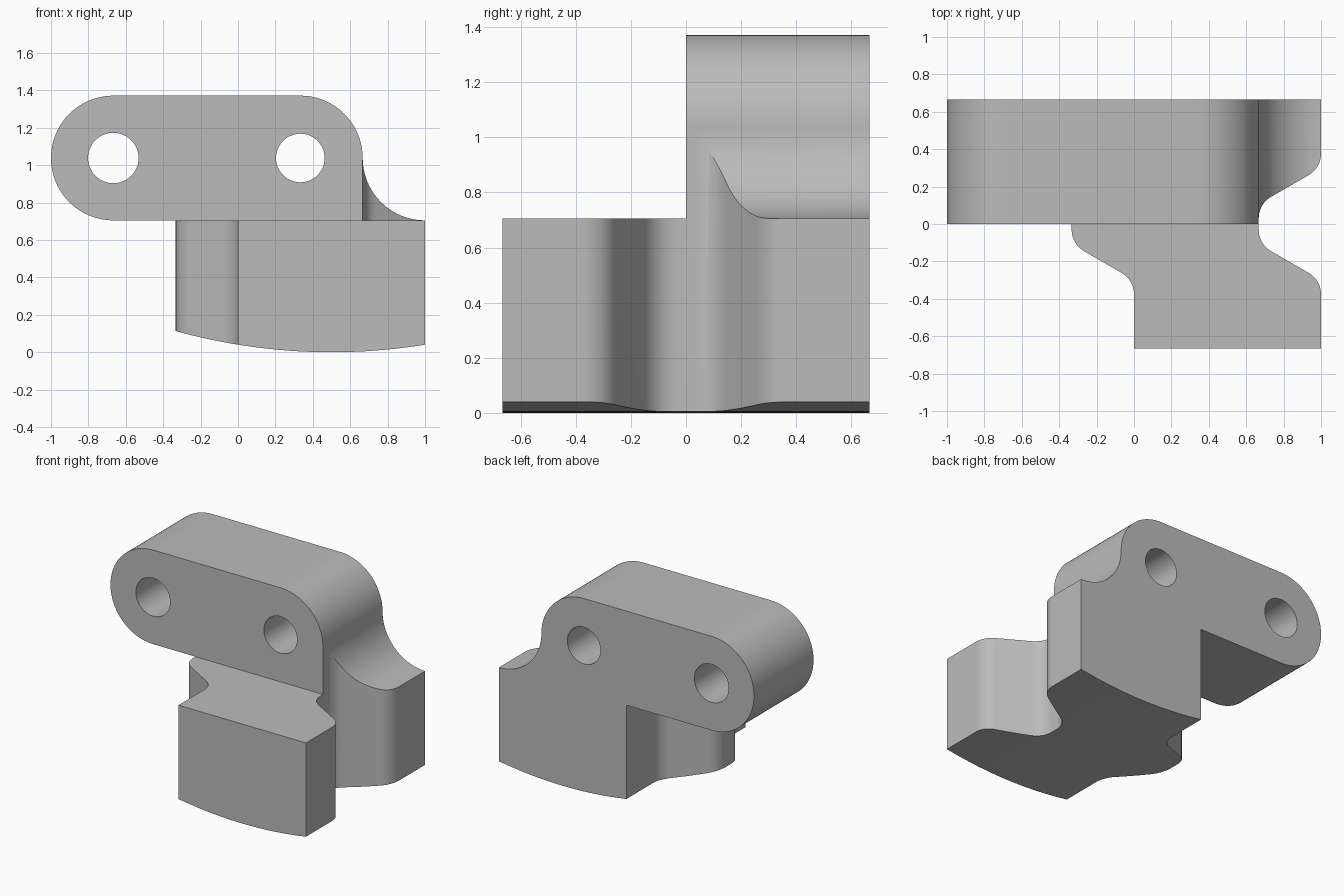
import bpy, bmesh
from math import sin, cos, pi, radians, sqrt

cube = bpy.data.objects.get("Cube")
if cube:
    bpy.data.objects.remove(cube, do_unlink=True)

T = 1 / 3          # basic module: bar radius and groove depth
SHELF = 0.705      # height of the lower block
AXIS = SHELF + T   # height of the hole axes

grey = bpy.data.materials.new("plain grey")
grey.use_nodes = True
grey.diffuse_color = (0.5, 0.5, 0.5, 1)
grey.node_tree.nodes["Principled BSDF"].inputs["Base Color"].default_value = (0.5, 0.5, 0.5, 1)


def arc(cx, cy, r, a0, a1, n):
    angles = [radians(a0 + (a1 - a0) * i / n) for i in range(n + 1)]
    return [(cx + r * cos(a), cy + r * sin(a)) for a in angles]


def prism(name, outline, lo, hi, axis):
    """Extrude a 2D outline along y (outline in x, z) or z (outline in x, y)."""
    place = (lambda u, v: (u, lo, v)) if axis == "y" else (lambda u, v: (u, v, lo))
    shift = (0, hi - lo, 0) if axis == "y" else (0, 0, hi - lo)
    bm = bmesh.new()
    face = bm.faces.new([bm.verts.new(place(u, v)) for u, v in outline])
    top = bmesh.ops.extrude_face_region(bm, geom=[face])["geom"]
    bmesh.ops.translate(bm, vec=shift, verts=[g for g in top if isinstance(g, bmesh.types.BMVert)])
    bmesh.ops.recalc_face_normals(bm, faces=bm.faces)
    mesh = bpy.data.meshes.new(name)
    bm.to_mesh(mesh)
    bm.free()
    mesh.materials.append(grey)
    obj = bpy.data.objects.new(name, mesh)
    bpy.context.collection.objects.link(obj)
    return obj


def wave(x):
    """Plan of a side wall: a rounded 30 degree step in to x - T and back out."""
    r = 0.4 * T
    y_out = 0.03 + r * 1.5 * sqrt(3)
    half = arc(x - r, -y_out, r, 0, 60, 10) + arc(x - T + r, -0.03, r, 240, 180, 10)
    return half + [(u, -v) for u, v in reversed(half)]


# Front silhouette: curved underside, fillet, rounded bar
R = 3.125
underside = [(x, R - sqrt(R * R - (x - 0.5) ** 2))
             for x in [-2 * T + (1 + 2 * T) * i / 32 for i in range(33)]]
fillet = arc(1, AXIS, T, 270, 180, 24)
bar = arc(T, AXIS, T, 0, 90, 24)[1:] + arc(-2 * T, AXIS, T, 90, 270, 48)
body = prism("bracket_body", underside + fillet + bar, -2 * T, 2 * T, "y")

# Cutters: front step, left wall, right groove, two bolt holes
cutters = [
    prism("step_cutter", [(-2, SHELF), (2, SHELF), (2, 2), (-2, 2)], -2, 0, "y"),
    prism("left_wall_cutter", [(-2, -1), (0, -1)] + wave(0) + [(0, 1), (-2, 1)], -1, SHELF, "z"),
]
groove = wave(1)
cutters.append(prism("right_groove_cutter",
                     [(1.2, groove[0][1])] + groove + [(1.2, groove[-1][1])], -1, 2, "z"))
for x, r in ((-2 * T, 0.135), (T, 0.13)):
    cutters.append(prism("hole_cutter", arc(x, AXIS, r, 0, 360, 48)[:-1], -1, 1, "y"))

bpy.ops.object.select_all(action="DESELECT")
bpy.context.view_layer.objects.active = body
body.select_set(True)
for cutter in cutters:
    cutter.hide_render = True
    mod = body.modifiers.new("cut", "BOOLEAN")
    mod.operation = "DIFFERENCE"
    mod.solver = "EXACT"
    mod.object = cutter
    bpy.ops.object.modifier_apply(modifier=mod.name)
    bpy.data.objects.remove(cutter, do_unlink=True)

bpy.ops.object.shade_smooth_by_angle(angle=radians(25))
